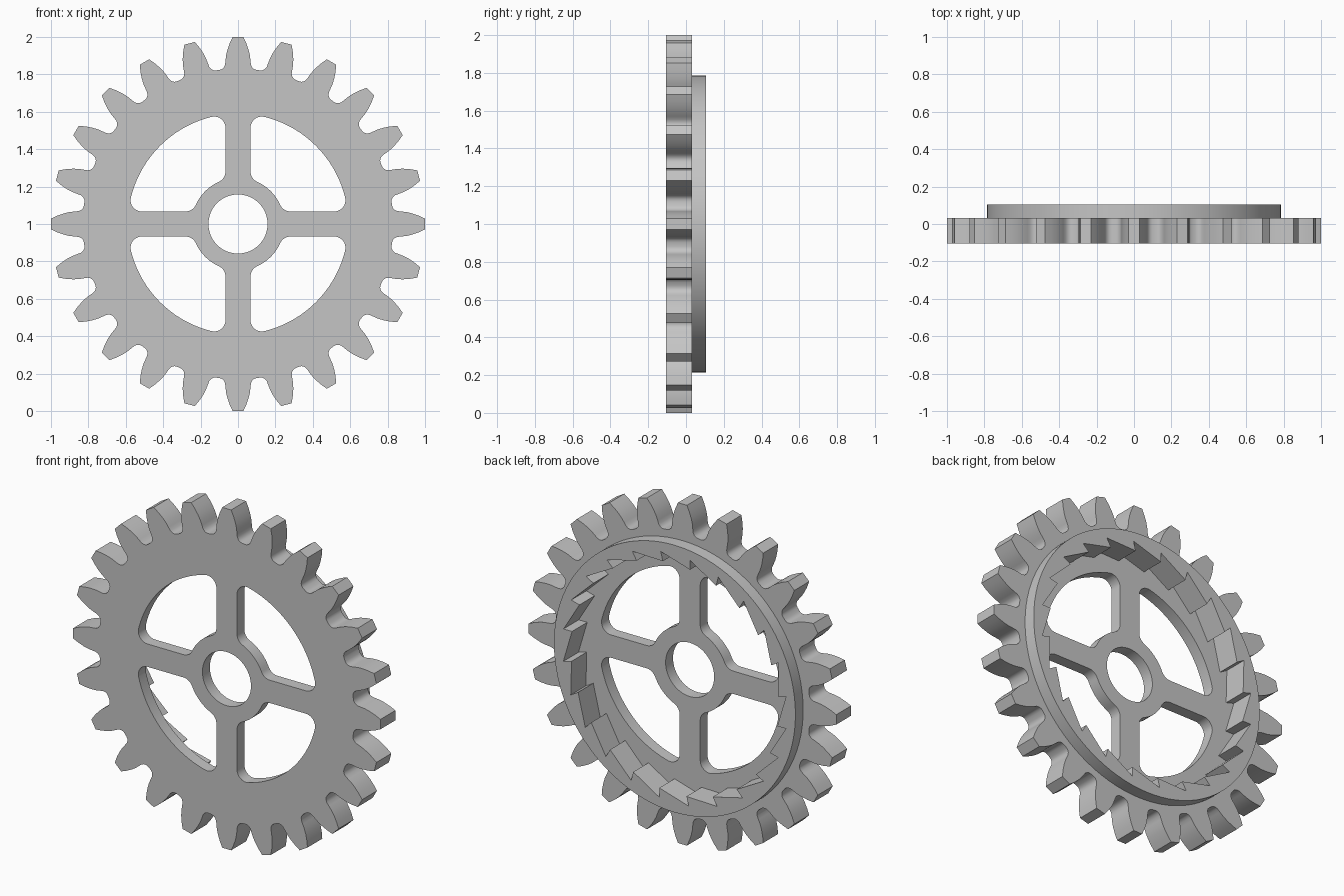
import bpy, bmesh, math
from math import sin, cos, pi, sqrt, atan2

default = bpy.data.objects.get("Cube")
if default:
    bpy.data.objects.remove(default, do_unlink=True)

# Single grey material
steel = bpy.data.materials.new("plain_grey")
steel.use_nodes = True
grey = (0.56, 0.56, 0.56, 1)
steel.diffuse_color = grey
steel.node_tree.nodes["Principled BSDF"].inputs["Base Color"].default_value = grey


def polar(r, a):
    return (r * cos(a), r * sin(a))


def turn(p, a):
    return (p[0] * cos(a) - p[1] * sin(a), p[0] * sin(a) + p[1] * cos(a))


def arc(cx, cz, r, a0, a1, n):
    return [(cx + r * cos(a0 + (a1 - a0) * i / n), cz + r * sin(a0 + (a1 - a0) * i / n))
            for i in range(n + 1)]


def plate(name, loops, y_front, y_back):
    """Solid plate: outline plus hole loops, drawn in x-z and extruded along y."""
    curve = bpy.data.curves.new(name + "_profile", "CURVE")
    curve.dimensions = "2D"
    curve.fill_mode = "BOTH"
    curve.extrude = (y_back - y_front) / 2
    for loop in loops:
        pts = [p for i, p in enumerate(loop) if math.dist(p, loop[i - 1]) > 1e-5]
        spline = curve.splines.new("POLY")
        spline.points.add(len(pts) - 1)
        for target, p in zip(spline.points, pts):
            target.co = (p[0], p[1], 0, 1)
        spline.use_cyclic_u = True
    helper = bpy.data.objects.new(name + "_helper", curve)
    bpy.context.collection.objects.link(helper)
    graph = bpy.context.evaluated_depsgraph_get()
    mesh = bpy.data.meshes.new_from_object(helper.evaluated_get(graph))
    bpy.data.objects.remove(helper, do_unlink=True)
    bm = bmesh.new()
    bm.from_mesh(mesh)
    bmesh.ops.remove_doubles(bm, verts=bm.verts, dist=1e-5)
    for v in bm.verts:
        x, z, depth = v.co
        v.co = (x, (y_front + y_back) / 2 - depth, z)
    bmesh.ops.recalc_face_normals(bm, faces=bm.faces)
    bm.to_mesh(mesh)
    bm.free()
    mesh.materials.clear()
    mesh.materials.append(steel)
    ob = bpy.data.objects.new(name, mesh)
    ob.location.z = 1
    bpy.context.collection.objects.link(ob)
    return ob


def carve(ob, cutter):
    """Cut one solid out of another and discard the cutter."""
    cutter.hide_render = True
    mod = ob.modifiers.new("carve", "BOOLEAN")
    mod.operation = "DIFFERENCE"
    mod.solver = "EXACT"
    mod.object = cutter
    bpy.ops.object.select_all(action="DESELECT")
    ob.select_set(True)
    bpy.context.view_layer.objects.active = ob
    bpy.ops.object.modifier_apply(modifier=mod.name)
    bpy.data.objects.remove(cutter, do_unlink=True)


def smooth(ob):
    bpy.ops.object.select_all(action="DESELECT")
    ob.select_set(True)
    bpy.context.view_layer.objects.active = ob
    bpy.ops.object.shade_smooth_by_angle(angle=math.radians(30))


# Thickness levels along y: front, floor of the back pocket, wheel back, ring back
FRONT, FLOOR, BACK, RING = -0.105, -0.036, 0.033, 0.105

# Outer gear teeth: half profile as (distance out, half width), mirrored and repeated
TEETH = 24
half = [(0.824, 0.098), (0.828, 0.086), (0.837, 0.076), (0.852, 0.069), (0.872, 0.067),
        (0.9, 0.064), (0.93, 0.057), (0.965, 0.045), (1.0, 0.029)]
tooth = [(d, -w) for d, w in half] + [(d, w) for d, w in reversed(half)]
outline = [turn(p, 2 * pi * k / TEETH) for k in range(TEETH) for p in tooth]

# Windows between the four spokes, with rounded corners
RIM, HUB, SPOKE, FILLET = 0.59, 0.248, 0.067, 0.06
c = SPOKE + FILLET
so, si = sqrt((RIM - FILLET) ** 2 - c * c), sqrt((HUB + FILLET) ** 2 - c * c)
phi, psi = atan2(so, c), atan2(si, c)
window = (arc(0, 0, RIM, pi / 2 - phi, phi, 24)
          + arc(c, so, FILLET, phi, pi, 10)
          + arc(c, si, FILLET, pi, pi + psi, 8)
          + arc(0, 0, HUB, psi, pi / 2 - psi, 10)
          + arc(si, c, FILLET, 1.5 * pi - psi, 1.5 * pi, 8)
          + arc(so, c, FILLET, -pi / 2, pi / 2 - phi, 10))
windows = [[turn(p, k * pi / 2) for p in window] for k in range(4)]
bore = arc(0, 0, 0.158, 0, 2 * pi, 64)

# Hooked inner ratchet teeth, shared by the raised ring and the pocket in the wheel
CATCHES = 24
ratchet = []
for k in range(CATCHES):
    a = 2 * pi * k / CATCHES + math.radians(8.5)
    ratchet += [polar(0.675, a), polar(0.73, a - 0.012)]

wheel = plate("gear_wheel", [outline, bore] + windows, FRONT, BACK)
carve(wheel, plate("pocket_cutter", [ratchet], FLOOR, RING))
smooth(wheel)
smooth(plate("ratchet_ring", [arc(0, 0, 0.785, 0, 2 * pi, 96), ratchet], BACK, RING))
